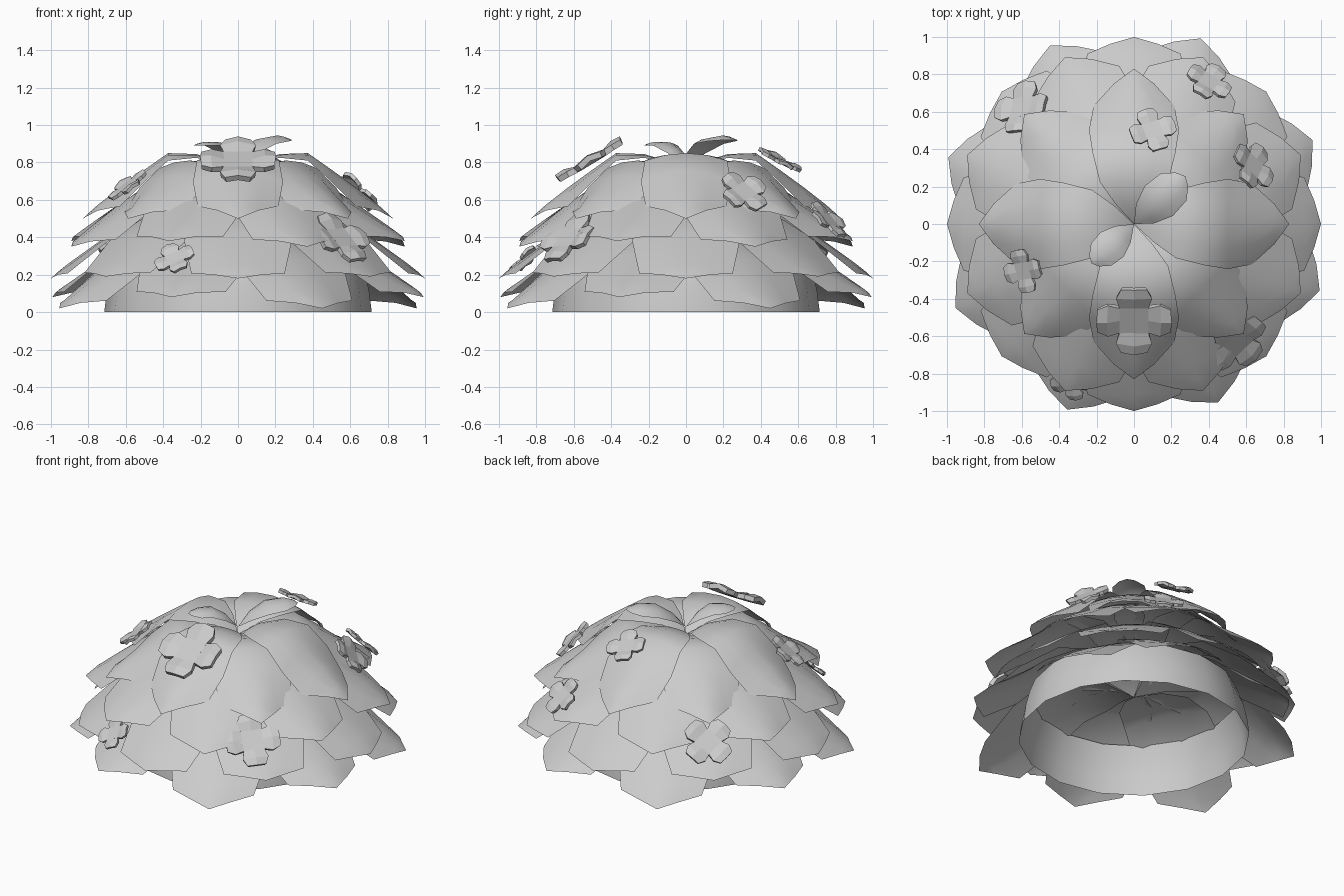
import bpy, bmesh, math
from mathutils import Vector, Matrix

if "Cube" in bpy.data.objects:
    bpy.data.objects.remove(bpy.data.objects["Cube"])


def make_object(name, bm, smooth):
    bm.normal_update()
    me = bpy.data.meshes.new(name)
    bm.to_mesh(me)
    bm.free()
    for p in me.polygons:
        p.use_smooth = smooth
    ob = bpy.data.objects.new(name, me)
    bpy.context.collection.objects.link(ob)
    return ob


def add_leaf(bm, rows, angle):
    """rows: (distance out, half width, height, edge droop)"""
    rot = Matrix.Rotation(angle, 3, 'Z')
    grid = []
    for r, w, z, droop in rows:
        if w == 0:
            grid.append([bm.verts.new(rot @ Vector((r, 0, z)))] * 5)
            continue
        grid.append([bm.verts.new(rot @ Vector((r, w * s, z - droop * s * s)))
                     for s in (-1, -.5, 0, .5, 1)])
    for a, b in zip(grid, grid[1:]):
        for i in range(4):
            vs = list(dict.fromkeys((a[i], b[i], b[i + 1], a[i + 1])))
            bm.faces.new(vs)


# short band under the leaves, open at both ends
bm = bmesh.new()
levels = [(.715, 0), (.70, .12), (.675, .22), (.64, .31)]
loops = [[bm.verts.new((r * math.cos(k * math.pi / 8), r * math.sin(k * math.pi / 8), z))
          for k in range(16)] for r, z in levels]
for a, b in zip(loops, loops[1:]):
    for k in range(16):
        n = (k + 1) % 16
        bm.faces.new((a[k], a[n], b[n], b[k]))
make_object("bush_band", bm, True)


def leaf_rows(R, tip_z, peak_z, corner):
    """Leaf from a dip in the middle, over a hump, down to a point; corner = last wide row"""
    cr, cw, droop = corner
    d = peak_z - tip_z
    hump = .45
    height = lambda r: tip_z + d * min(1, (1 - r) / (1 - hump)) ** .9
    rows = [(0, 0, peak_z - .12, 0), (.13 * R, .12 * R, peak_z - .04, .01),
            (.27 * R, .22 * R, peak_z - .005, .02), (hump * R, .265 * R, peak_z, .04)]
    mid = (hump + cr) / 2
    rows.append((mid * R, .29 * R, height(mid), droop * .65))
    rows.append((cr * R, cw * R, height(cr), droop))
    tr = cr + (1 - cr) * .6
    rows.append((tr * R, cw * .5 * R, height(tr), droop * .3))
    rows.append((R, 0, tip_z, 0))
    return rows


# four rings of eight leaves: radius, tip heights, peak heights, first angle, corner
rings = [("top_leaves", .83, (.50, .50), (.85, .81), 0, (.76, .26, .10)),
         ("upper_leaves", .965, (.35, .38), (.71, .70), 22.5, (.84, .26, .08)),
         ("middle_leaves", 1.0, (.18, .19), (.575, .555), 0, (.91, .25, .05)),
         ("lower_leaves", 1.055, (.02, .08), (.41, .43), 25.2, (.85, .24, .08))]
for name, R, tips, peaks, a0, corner in rings:
    bm = bmesh.new()
    for k in range(8):
        # the ring is made of two sets of four, the second one turned a little more
        add_leaf(bm, leaf_rows(R, tips[k % 2], peaks[k % 2], corner),
                 math.radians(a0 + 45 * k))
    make_object(name, bm, True)

# two small leaves sprouting from the middle
bm = bmesh.new()
add_leaf(bm, [(0, 0, .78, 0), (.08, .07, .87, .02), (.18, .11, .93, .03),
              (.29, .10, .945, .03), (.35, .05, .93, .01), (.375, 0, .92, 0)], math.radians(43))
add_leaf(bm, [(0, 0, .78, 0), (.08, .06, .87, .02), (.16, .09, .91, .02),
              (.24, .08, .91, .02), (.29, .04, .90, .01), (.31, 0, .89, 0)], math.radians(223))
make_object("crown_leaves", bm, True)


# flowers: four thick folded petals on a square centre
def flower(i, pos, R, tilt, spin):
    bm = bmesh.new()
    c = .40
    centre = [bm.verts.new((x * c, y * c, 0)) for x, y in ((1, -1), (1, 1), (-1, 1), (-1, -1))]
    bm.faces.new(centre)
    for k in range(4):
        rot = Matrix.Rotation(k * math.pi / 2, 3, 'Z')
        prev = [centre[k], bm.verts.new(rot @ Vector((c, 0, 0))), centre[(k + 1) % 4]]
        for r, w, z, fold in ((.72, .48, .12, .10), (1.0, .34, .10, .08)):
            row = [bm.verts.new(rot @ Vector((r + (0 if s else .03), w * s, z - fold * abs(s))))
                   for s in (-1, 0, 1)]
            for j in range(2):
                bm.faces.new((prev[j], row[j], row[j + 1], prev[j + 1]))
            prev = row
    bmesh.ops.scale(bm, vec=(R, R, R), verts=bm.verts)
    ob = make_object(f"flower_{i}", bm, False)
    az = math.atan2(pos[1], pos[0])
    m = (Matrix.Rotation(az, 4, 'Z') @ Matrix.Rotation(math.radians(tilt), 4, 'Y')
         @ Matrix.Rotation(math.radians(spin), 4, 'Z'))
    ob.matrix_world = Matrix.Translation(Vector(pos)) @ m
    mod = ob.modifiers.new("thickness", 'SOLIDIFY')
    mod.thickness = .16 * R
    mod.offset = 0


flowers = [((0, -.51, .805), .195, 31, 0), ((.635, .31, .64), .13, 48, 30),
           ((.40, .76, .49), .12, 45, -5), ((.10, .50, .81), .12, 28, 30),
           ((-.60, .62, .39), .15, 45, 42), ((.55, -.63, .39), .165, 45, 5),
           ((-.34, -.85, .285), .105, 45, 35), ((-.59, -.25, .675), .115, 38, -10)]
for i, f in enumerate(flowers, 1):
    flower(i, *f)
